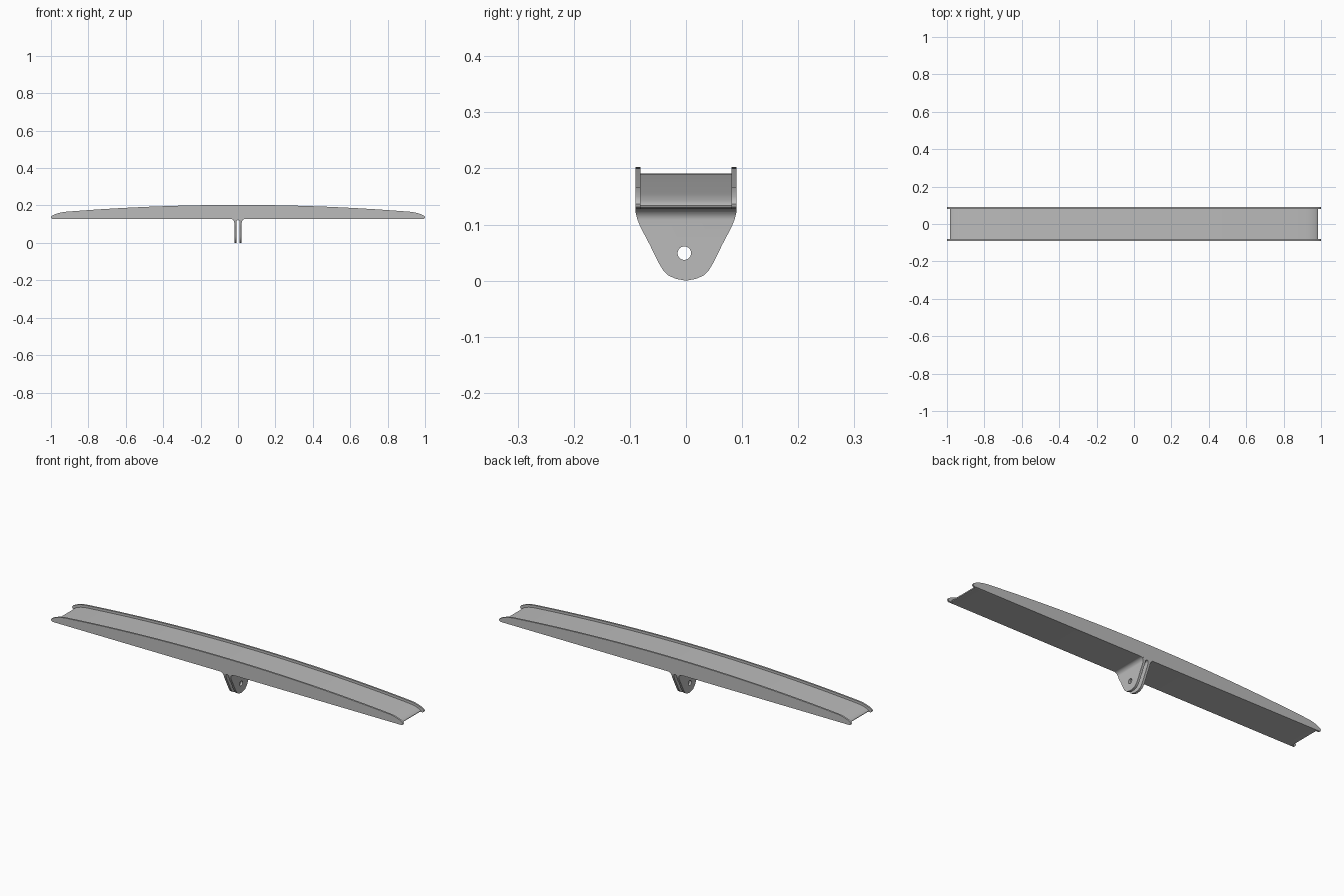
import bpy, bmesh, math
from mathutils import Vector

cube = bpy.data.objects.get("Cube")
if cube:
    bpy.data.objects.remove(cube, do_unlink=True)

GREY = (0.5, 0.5, 0.5, 1.0)
metal = bpy.data.materials.new("plain_grey")
metal.use_nodes = True
metal.diffuse_color = GREY
metal.node_tree.nodes["Principled BSDF"].inputs["Base Color"].default_value = GREY

BASE = 0.128    # flat underside of the beam
HALF = 0.09     # half width of the beam
RAIL = 0.009    # thickness of each side rail


def prism(name, outline, axis, start, end):
    """Extrude a closed 2D outline along x or y."""
    bm = bmesh.new()
    place = (lambda a, b: (start, a, b)) if axis == "x" else (lambda a, b: (a, start, b))
    face = bm.faces.new([bm.verts.new(place(a, b)) for a, b in outline])
    moved = bmesh.ops.extrude_face_region(bm, geom=[face])["geom"]
    shift = Vector((end - start, 0, 0)) if axis == "x" else Vector((0, end - start, 0))
    bmesh.ops.translate(bm, vec=shift, verts=[v for v in moved if isinstance(v, bmesh.types.BMVert)])
    bmesh.ops.recalc_face_normals(bm, faces=bm.faces)
    mesh = bpy.data.meshes.new(name)
    bm.to_mesh(mesh)
    bm.free()
    mesh.materials.append(metal)
    obj = bpy.data.objects.new(name, mesh)
    bpy.context.collection.objects.link(obj)
    return obj


def mirrored(half):
    """Close an outline running from the right side towards the middle."""
    return half + [(-a, b) for a, b in reversed(half) if abs(a) > 1e-6]


def arc(cx, cz, r, a0, a1, steps=10):
    angles = [math.radians(a0 + (a1 - a0) * i / steps) for i in range(steps + 1)]
    return [(cx + r * math.cos(a), cz + r * math.sin(a)) for a in angles]


def bow(nose, crown, steps=20):
    """Nose points followed by a shallow arch up to the crown."""
    x0, z0 = nose[-1]
    arch = [(x0 * (1 - i / steps), crown - (crown - z0) * (1 - i / steps) ** 2)
            for i in range(1, steps + 1)]
    return mirrored(nose + arch)


def apply_boolean(obj, tool, operation):
    mod = obj.modifiers.new("cut", "BOOLEAN")
    mod.operation = operation
    mod.solver = "EXACT"
    mod.object = tool
    bpy.context.view_layer.objects.active = obj
    bpy.ops.object.modifier_apply(modifier=mod.name)
    bpy.data.objects.remove(tool, do_unlink=True)


# Side rails
rail_shape = bow([(0.992, BASE), (0.998, 0.131), (1.0, 0.137), (0.997, 0.143), (0.985, 0.15),
                  (0.965, 0.158), (0.945, 0.163), (0.925, 0.166)], 0.203)
inner = HALF - RAIL
parts = [prism("front_rail", rail_shape, "y", -HALF, -inner),
         prism("back_rail", rail_shape, "y", inner, HALF)]

# Arched deck between the rails
deck_shape = bow([(0.974, BASE), (0.981, 0.13), (0.983, 0.134), (0.979, 0.138), (0.968, 0.143),
                  (0.95, 0.149), (0.935, 0.152), (0.92, 0.154)], 0.191)
parts.append(prism("deck", deck_shape, "y", -inner, inner))

# Forked lug: two plates with a round-topped slot and flared roots
outer, gap, flare = 0.02, 0.008, 0.02
half = [(outer + flare, BASE + 0.003)]
half += arc(outer + flare, BASE - flare, flare, 90, 180)
half += [(outer, -0.01), (gap, -0.01)]
half += arc(0, 0.114, gap, 0, 90)
lug = prism("pivot_lug", mirrored(half), "y", -0.1, 0.1)

# Tapered side outline of the lug
edge = HALF - 0.0002
taper = [(edge, 0.14), (edge, 0.122), (0.087, 0.11), (0.081, 0.095), (0.073, 0.08), (0.064, 0.063),
         (0.055, 0.044), (0.049, 0.032), (0.041, 0.019), (0.031, 0.009), (0.017, 0.003), (0, 0)]
apply_boolean(lug, prism("taper_tool", mirrored(taper), "x", -0.1, 0.1), "INTERSECT")

# Pin hole
hole = arc(-0.003, 0.049, 0.012, 0, 352.5, 47)
apply_boolean(lug, prism("hole_tool", hole, "x", -0.1, 0.1), "DIFFERENCE")
parts.append(lug)

# Smooth curved surfaces, keep edges sharp
bpy.ops.object.select_all(action="DESELECT")
for obj in parts:
    obj.select_set(True)
bpy.context.view_layer.objects.active = lug
bpy.ops.object.shade_smooth_by_angle(angle=math.radians(35))
